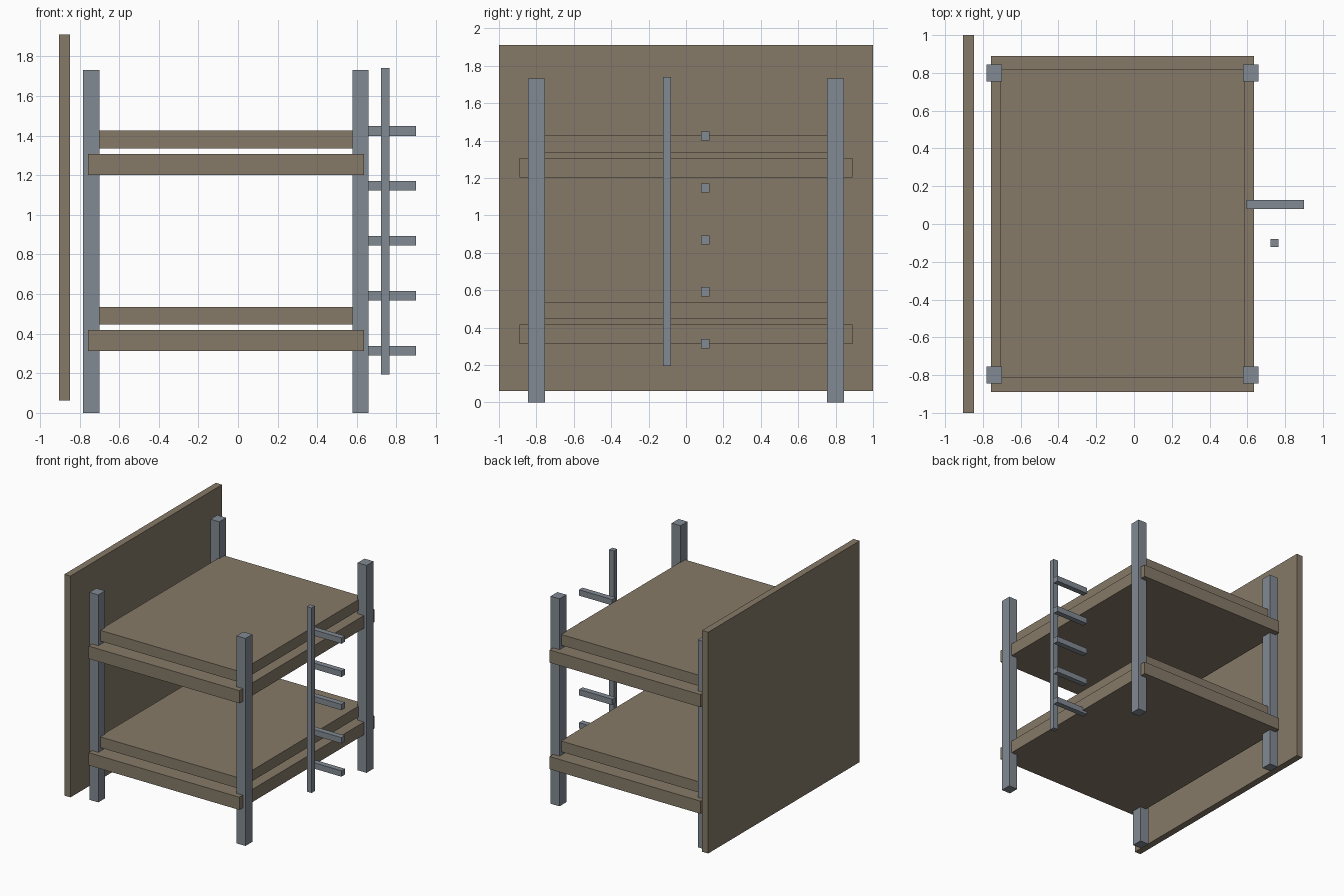
import bpy

if "Cube" in bpy.data.objects:
    bpy.data.objects.remove(bpy.data.objects["Cube"])


def material(name, rgb):
    m = bpy.data.materials.new(name)
    m.diffuse_color = (*rgb, 1.0)
    m.use_nodes = True
    m.node_tree.nodes["Principled BSDF"].inputs["Base Color"].default_value = m.diffuse_color
    return m


wood = material("brown wood", (0.238, 0.195, 0.138))
metal = material("blue grey metal", (0.223, 0.254, 0.292))


def box(name, x, y, z, mat):
    """Box from (min, max) ranges on each axis."""
    bpy.ops.mesh.primitive_cube_add(size=1)
    ob = bpy.context.object
    ob.name = name
    for v in ob.data.vertices:
        v.co = [(r[0] + r[1]) / 2 + c * (r[1] - r[0]) for r, c in zip((x, y, z), v.co)]
    ob.data.materials.append(mat)
    return ob


# Wall panel behind the bunk
box("wall_panel", (-0.905, -0.848), (-1, 1), (0.062, 1.91), wood)

# Four corner posts
for side, cx in (("left", -0.741), ("right", 0.619)):
    for end, cy in (("front", -0.799), ("back", 0.799)):
        box(f"{side}_{end}_post", (cx - 0.041, cx + 0.041),
            (cy - 0.045, cy + 0.045), (0, 1.733), metal)

# Two bunks: base frame with a mattress hovering just above
for level, z in (("lower", 0.312), ("upper", 1.202)):
    box(f"{level}_bed_base", (-0.758, 0.636), (-0.89, 0.89), (z, z + 0.106), wood)
    box(f"{level}_mattress", (-0.71, 0.584), (-0.815, 0.82), (z + 0.134, z + 0.224), wood)

# Ladder: one upright and five rungs
box("ladder_upright", (0.722, 0.766), (-0.122, -0.079), (0.195, 1.741), metal)
for i in range(5):
    z = 0.314 + i * 0.2775
    box(f"ladder_rung_{i + 1}", (0.595, 0.90), (0.08, 0.126), (z - 0.0245, z + 0.0245), metal)
